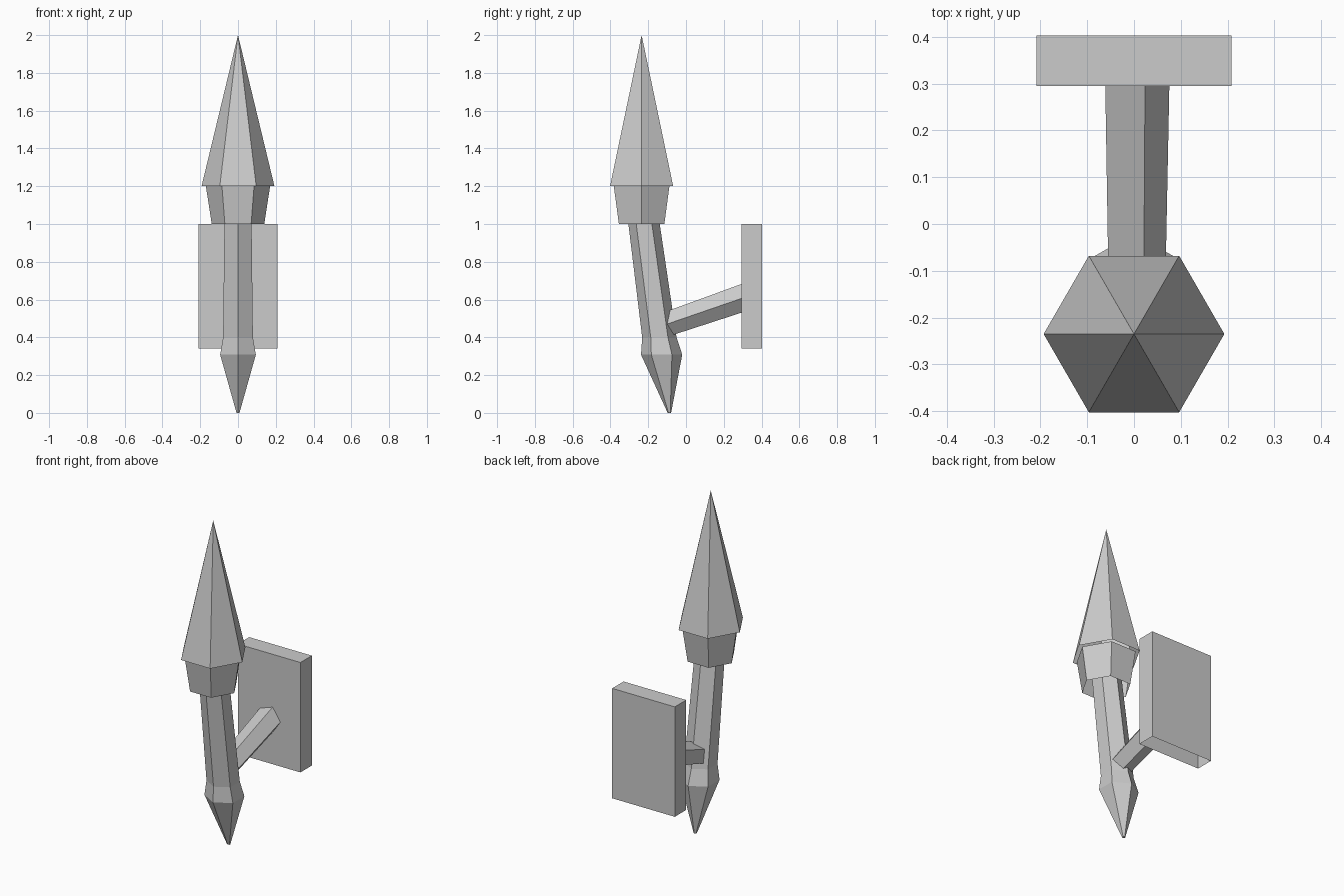
import bpy, bmesh, math
from mathutils import Vector

if "Cube" in bpy.data.objects:
    bpy.data.objects.remove(bpy.data.objects["Cube"])

grey = bpy.data.materials.new("plain grey")
grey.diffuse_color = (0.6, 0.6, 0.6, 1)
grey.use_nodes = True
grey.node_tree.nodes["Principled BSDF"].inputs["Base Color"].default_value = grey.diffuse_color


def finish(name, bm):
    mesh = bpy.data.meshes.new(name)
    bm.to_mesh(mesh)
    bm.free()
    mesh.materials.append(grey)
    obj = bpy.data.objects.new(name, mesh)
    bpy.context.collection.objects.link(obj)
    return obj


def loft(name, sides, rings, turn=0.0, v=(0, 1, 0), cap_start=False, cap_end=False):
    """Skin regular polygons; each ring is (y, z, radius), zero radius is a point."""
    bm = bmesh.new()
    v = Vector(v)
    loops = []
    for y, z, r in rings:
        c = Vector((0, y, z))
        if r == 0:
            loops.append([bm.verts.new(c)] * sides)
            continue
        angles = [math.radians(turn) + math.tau * i / sides for i in range(sides)]
        loops.append([bm.verts.new(c + r * (math.cos(a) * Vector((1, 0, 0)) + math.sin(a) * v))
                      for a in angles])
    for a, b in zip(loops, loops[1:]):
        for i in range(sides):
            j = (i + 1) % sides
            corners = list(dict.fromkeys((a[i], a[j], b[j], b[i])))
            bm.faces.new(corners)
    if cap_start:
        bm.faces.new(loops[0][::-1])
    if cap_end:
        bm.faces.new(loops[-1])
    return finish(name, bm)


# Flame and cup, both open underneath
loft("flame", 6, [(-0.235, 1.2, 0.193), (-0.235, 2.0, 0)])
loft("cup", 6, [(-0.235, 1.0, 0.139), (-0.235, 1.2, 0.17)])

# Leaning handle with a pointed foot
loft("handle", 6,
     [(-0.088, 0, 0.009), (-0.129, 0.308, 0.109), (-0.141, 0.40, 0.091),
      (-0.222, 1.0, 0.083), (-0.235, 1.1, 0.082)],
     turn=30, cap_start=True, cap_end=True)

# Five-sided arm rising to the wall
slope = math.radians(19)
loft("arm", 5, [(-0.13, 0.46, 0.067), (0.32, 0.615, 0.076)],
     v=(0, -math.sin(slope), math.cos(slope)))

# Wall plate, open underneath
bm = bmesh.new()
bmesh.ops.create_cube(bm, size=1)
for vert in bm.verts:
    vert.co = Vector((vert.co.x * 0.416, 0.349 + vert.co.y * 0.108, 0.67 + vert.co.z * 0.66))
bm.normal_update()
bmesh.ops.delete(bm, geom=[f for f in bm.faces if f.normal.z < -0.5], context='FACES_ONLY')
finish("wall_plate", bm)
